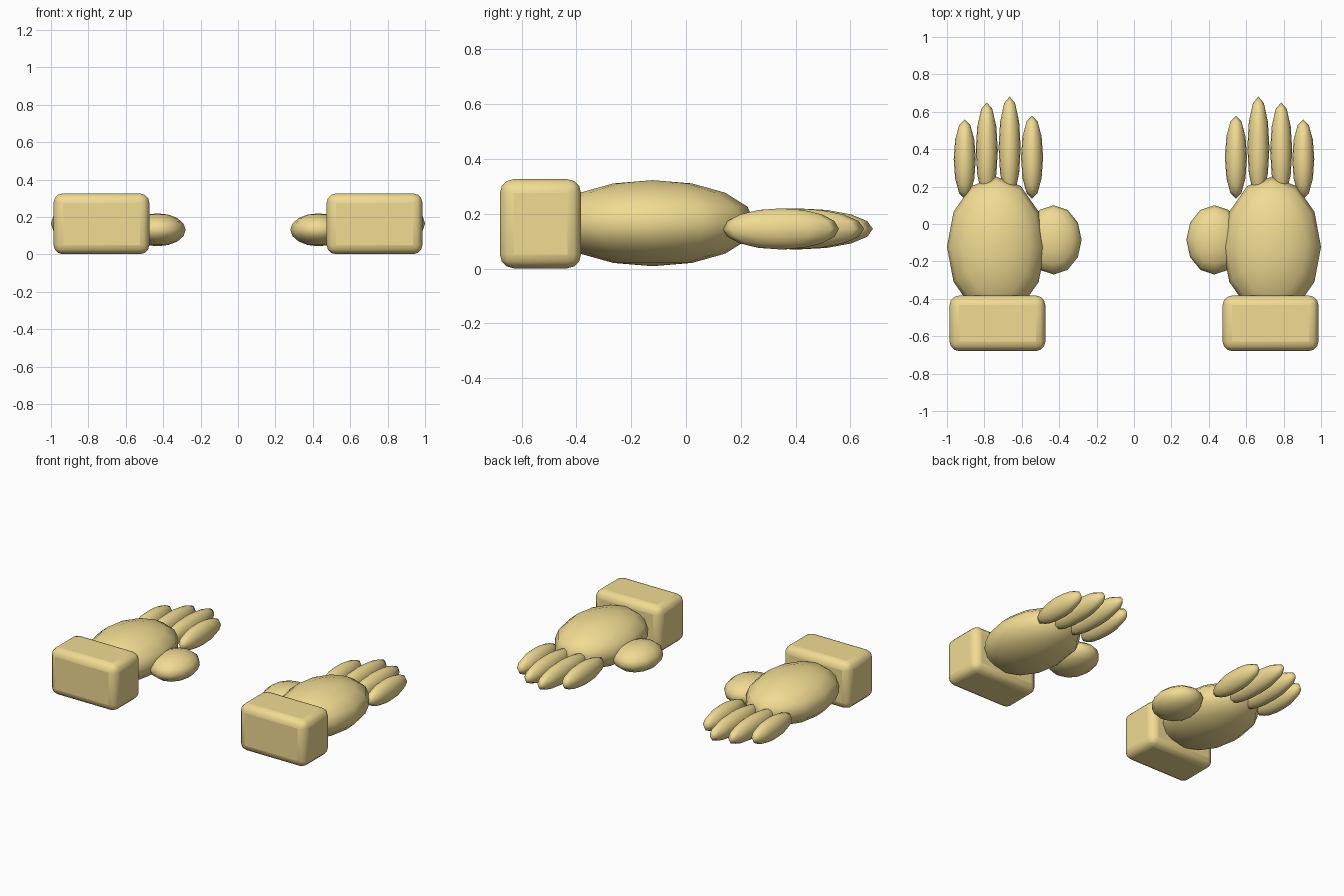
import bpy

if "Cube" in bpy.data.objects:
    bpy.data.objects.remove(bpy.data.objects["Cube"])

mat = bpy.data.materials.new("glove_yellow")
mat.diffuse_color = (0.88, 0.71, 0.29, 1)
mat.use_nodes = True
mat.node_tree.nodes["Principled BSDF"].inputs["Base Color"].default_value = mat.diffuse_color


def finish(name, angle):
    ob = bpy.context.object
    ob.name = name
    ob.data.materials.append(mat)
    bpy.ops.object.transform_apply(location=False, rotation=True, scale=True)
    bpy.ops.object.shade_smooth_by_angle(angle=angle)
    return ob


def ellipsoid(name, loc, radii):
    bpy.ops.mesh.primitive_uv_sphere_add(segments=12, ring_count=8, radius=1, location=loc)
    bpy.context.object.scale = radii
    return finish(name, 3.14)


def cuff_block(name, loc, size):
    bpy.ops.mesh.primitive_cube_add(size=1, location=loc)
    bpy.context.object.scale = size
    ob = finish(name, 0.6)
    bev = ob.modifiers.new("round_edges", "BEVEL")
    bev.width = 0.05
    bev.segments = 3
    bpy.ops.object.modifier_apply(modifier=bev.name)
    bpy.ops.object.shade_smooth_by_angle(angle=0.6)


# Finger centre x and tip y, from the thumb side outward
fingers = {"index": (0.545, 0.578), "middle": (0.665, 0.682),
           "ring": (0.787, 0.65), "little": (0.905, 0.558)}
base_y = 0.135

for side, s in (("left", -1), ("right", 1)):
    # Wrist cuff
    cuff_block(f"{side}_cuff", (s * 0.73, -0.531, 0.164), (0.512, 0.296, 0.325))
    # Palm
    ellipsoid(f"{side}_palm", (s * 0.737, -0.122, 0.166), (0.263, 0.375, 0.157))
    # Thumb
    ellipsoid(f"{side}_thumb", (s * 0.43, -0.085, 0.132), (0.15, 0.185, 0.088))
    # Fingers
    for name, (x, tip) in fingers.items():
        ellipsoid(f"{side}_{name}_finger", (s * x, (tip + base_y) / 2, 0.145),
                  (0.059, (tip - base_y) / 2, 0.075))
